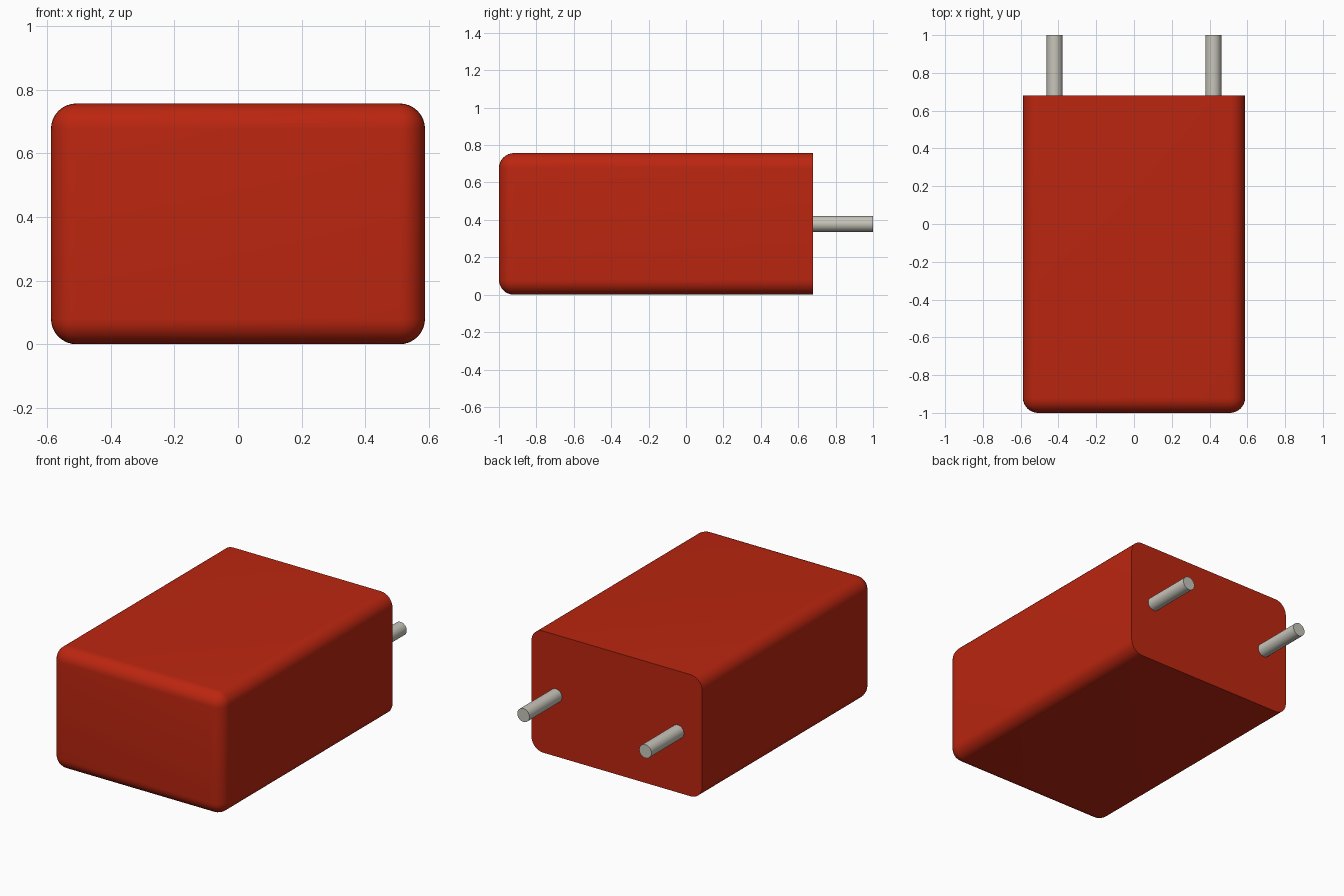
import bpy
import bmesh
import math
from mathutils import Matrix

cube = bpy.data.objects.get("Cube")
if cube:
    bpy.data.objects.remove(cube, do_unlink=True)

WIDTH, HEIGHT, RADIUS = 1.176, 0.757, 0.08
FRONT_Y, BACK_Y, PIN_END = -1.0, 0.68, 1.0
PIN_X, PIN_RADIUS = 0.42, 0.042


def make_material(name, color):
    mat = bpy.data.materials.new(name)
    mat.use_nodes = True
    mat.diffuse_color = color
    mat.node_tree.nodes["Principled BSDF"].inputs["Base Color"].default_value = color
    return mat


def add_object(name, bm, mat):
    mesh = bpy.data.meshes.new(name)
    bm.to_mesh(mesh)
    bm.free()
    mesh.materials.append(mat)
    obj = bpy.data.objects.new(name, mesh)
    bpy.context.collection.objects.link(obj)
    bpy.ops.object.select_all(action='DESELECT')
    obj.select_set(True)
    bpy.context.view_layer.objects.active = obj
    bpy.ops.object.shade_smooth_by_angle(angle=math.radians(35))
    return obj


red = make_material("red casing", (0.50, 0.019, 0.005, 1))
metal = make_material("pale metal", (0.57, 0.555, 0.49, 1))

# Casing: rounded everywhere except around the flat back
bm = bmesh.new()
bmesh.ops.create_cube(bm, size=1)
bmesh.ops.scale(bm, vec=(WIDTH, BACK_Y - FRONT_Y, HEIGHT), verts=bm.verts)
bmesh.ops.translate(bm, vec=(0, (BACK_Y + FRONT_Y) / 2, HEIGHT / 2), verts=bm.verts)
rounded = [e for e in bm.edges if min(v.co.y for v in e.verts) < 0]
bmesh.ops.bevel(bm, geom=rounded, offset=RADIUS, offset_type='OFFSET',
                segments=8, profile=0.5, affect='EDGES', clamp_overlap=True)
add_object("casing", bm, red)

# Two contact pins, set slightly into the back
for side, name in ((1, "left_pin"), (-1, "right_pin")):
    start = BACK_Y - 0.02
    bm = bmesh.new()
    place = (Matrix.Translation((side * PIN_X, (start + PIN_END) / 2, HEIGHT / 2))
             @ Matrix.Rotation(math.pi / 2, 4, 'X'))
    bmesh.ops.create_cone(bm, cap_ends=True, segments=32, radius1=PIN_RADIUS,
                          radius2=PIN_RADIUS, depth=PIN_END - start, matrix=place)
    add_object(name, bm, metal)
